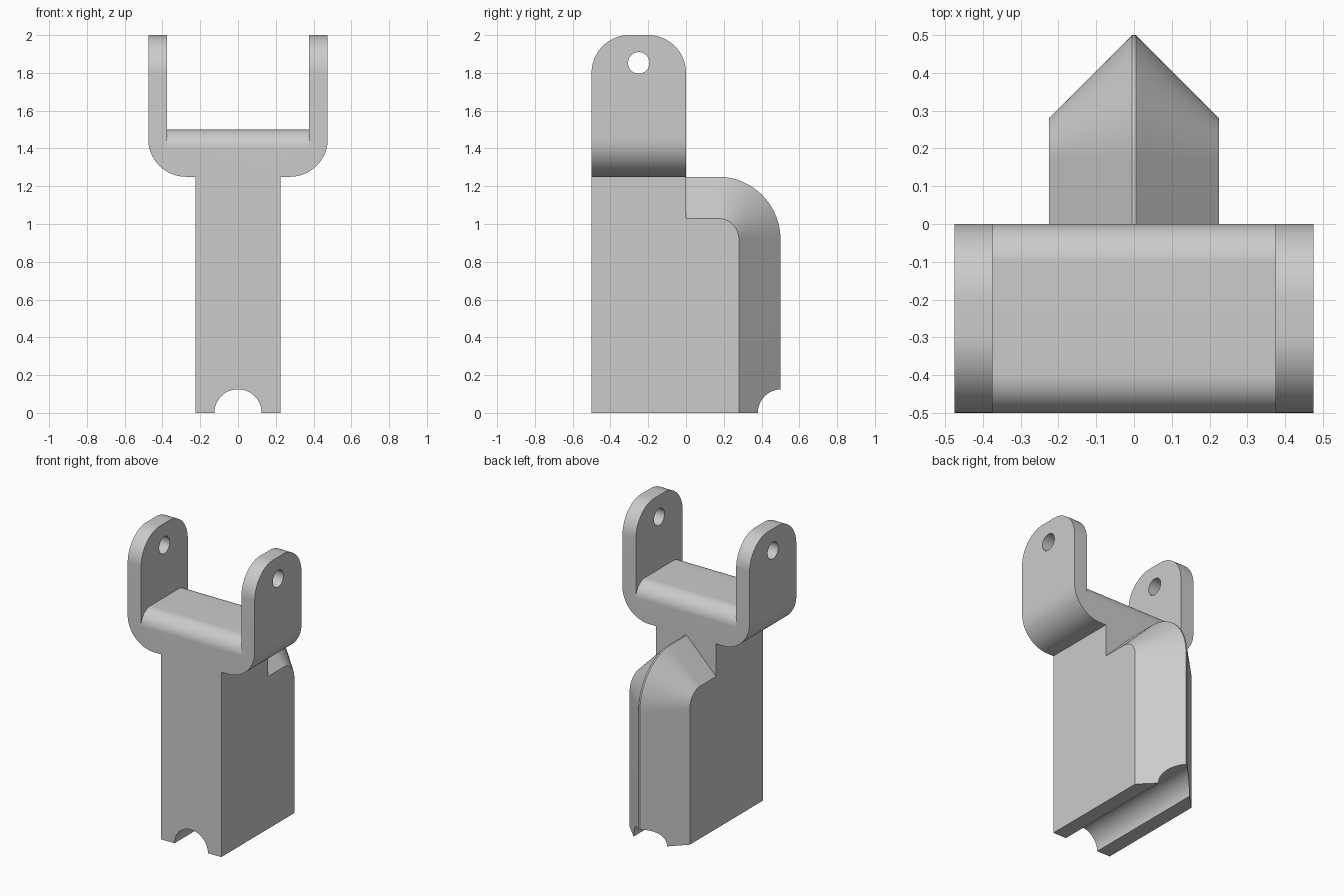
import bpy, bmesh, math

if "Cube" in bpy.data.objects:
    bpy.data.objects.remove(bpy.data.objects["Cube"])

grey = bpy.data.materials.new("light grey")
grey.diffuse_color = (0.6, 0.6, 0.6, 1)
grey.use_nodes = True
grey.node_tree.nodes["Principled BSDF"].inputs["Base Color"].default_value = grey.diffuse_color


def arc(cu, cv, r, a0, a1, n=20):
    return [(cu + r * math.cos(math.radians(a0 + (a1 - a0) * i / n)),
             cv + r * math.sin(math.radians(a0 + (a1 - a0) * i / n))) for i in range(n + 1)]


def loft(name, rings):
    """Solid through matching rings of 3D points, capped at both ends."""
    bm = bmesh.new()
    loops = [[bm.verts.new(p) for p in ring] for ring in rings]
    n = len(loops[0])
    for a, b in zip(loops, loops[1:]):
        for i in range(n):
            j = (i + 1) % n
            bm.faces.new((a[i], a[j], b[j], b[i]))
    bm.faces.new(loops[0])
    bm.faces.new(loops[-1])
    bmesh.ops.remove_doubles(bm, verts=bm.verts, dist=1e-5)
    bmesh.ops.recalc_face_normals(bm, faces=bm.faces)
    me = bpy.data.meshes.new(name)
    bm.to_mesh(me)
    bm.free()
    ob = bpy.data.objects.new(name, me)
    me.materials.append(grey)
    bpy.context.collection.objects.link(ob)
    return ob


def along_x(name, prof, x0, x1):
    return loft(name, [[(x, y, z) for y, z in prof] for x in (x0, x1)])


def along_y(name, prof, y0, y1):
    return loft(name, [[(x, y, z) for x, z in prof] for y in (y0, y1)])


def boolean(ob, other, op):
    """Apply a boolean and discard the helper."""
    mod = ob.modifiers.new("bool", 'BOOLEAN')
    mod.object, mod.operation, mod.solver = other, op, 'EXACT'
    bpy.context.view_layer.objects.active = ob
    bpy.ops.object.modifier_apply(modifier=mod.name)
    bpy.data.objects.remove(other)


# Column with a rounded, V-shaped back
def column_ring(x, r):
    pts = [(-0.5, 0), (-0.5, 1.25), (0, 1.25), (0, 0.92 + r)]
    pts += arc(0.17, 0.92, r, 90, 0) + [(0.17 + r, 0)]
    return [(x, y, z) for y, z in pts]


column = loft("bracket", [column_ring(-0.225, 0.11), column_ring(-0.005, 0.33),
                          column_ring(0.005, 0.33), column_ring(0.225, 0.11)])

# Half-round groove under the column
boolean(column, along_y("groove_cutter", arc(0, 0, 0.125, 0, 360, 48)[:-1], -0.7, 0.7), 'DIFFERENCE')

# Fork: block with rounded lower corners
fork = along_y("fork", [(0.475, 2.0), (-0.475, 2.0)]
               + arc(-0.275, 1.45, 0.2, 180, 270)
               + arc(0.275, 1.45, 0.2, 270, 360), -0.5, 0)
# Rounded ear tops
boolean(fork, along_x("ear_shape", [(-0.5, 1.0), (0, 1.0)]
                      + arc(-0.2, 1.8, 0.2, 0, 90)
                      + arc(-0.3, 1.8, 0.2, 90, 180), -0.7, 0.7), 'INTERSECT')
# Gap between the ears, leaving a saddle with rounded front and back
boolean(fork, along_x("gap_cutter", [(-0.6, 2.3), (-0.6, 1.4)]
                      + arc(-0.4, 1.4, 0.1, 180, 90)
                      + arc(-0.1, 1.4, 0.1, 90, 0)
                      + [(0.1, 1.4), (0.1, 2.3)], -0.375, 0.375), 'DIFFERENCE')
# Pin holes
boolean(fork, along_x("pin_cutter", arc(-0.25, 1.853, 0.057, 0, 360, 40)[:-1], -0.7, 0.7), 'DIFFERENCE')

# Join into one solid and clear seams between flush faces
boolean(column, fork, 'UNION')
bm = bmesh.new()
bm.from_mesh(column.data)
bmesh.ops.remove_doubles(bm, verts=bm.verts, dist=1e-5)
bmesh.ops.dissolve_limit(bm, angle_limit=math.radians(0.3), verts=bm.verts, edges=bm.edges)
bm.to_mesh(column.data)
bm.free()

bpy.context.view_layer.objects.active = column
column.select_set(True)
bpy.ops.object.shade_smooth_by_angle(angle=math.radians(30))
